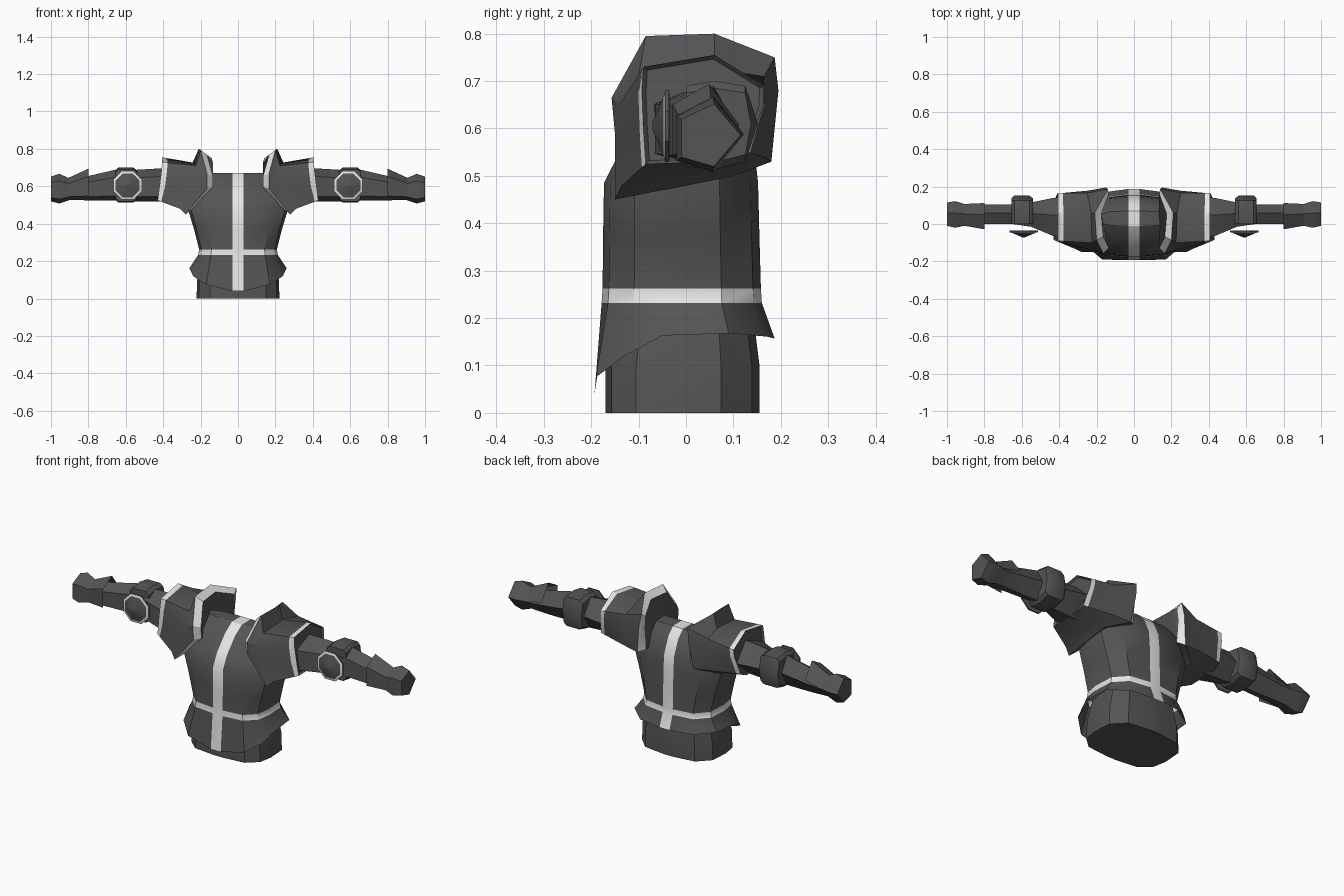
import bpy, bmesh, math
from mathutils import Vector

cube = bpy.data.objects.get("Cube")
if cube:
    bpy.data.objects.remove(cube, do_unlink=True)


def material(name, c):
    m = bpy.data.materials.new(name)
    m.use_nodes = True
    m.diffuse_color = (c, c, c, 1)
    m.node_tree.nodes["Principled BSDF"].inputs["Base Color"].default_value = (c, c, c, 1)
    return m


MATS = [material("dark grey cloth", 0.09), material("light grey trim", 0.8)]


def loft(name, rings, rule=None, caps=(False, False), closed=True, mirror=False, angle=35):
    """Skin a list of equal rings; rule(row, column) gives the material index."""
    bm = bmesh.new()
    rows = [[bm.verts.new(p) for p in r] for r in rings]
    n = len(rows[0])
    for i in range(len(rows) - 1):
        for j in range(n if closed else n - 1):
            k = (j + 1) % n
            f = bm.faces.new((rows[i][j], rows[i][k], rows[i + 1][k], rows[i + 1][j]))
            f.material_index = rule(i, j) if rule else 0
    for use, row in zip(caps, (rows[0], rows[-1])):
        if use:
            bm.faces.new(row)
    bmesh.ops.recalc_face_normals(bm, faces=bm.faces)
    me = bpy.data.meshes.new(name)
    bm.to_mesh(me)
    bm.free()
    ob = bpy.data.objects.new(name, me)
    bpy.context.collection.objects.link(ob)
    for m in MATS:
        me.materials.append(m)
    if mirror:
        ob.modifiers.new("Mirror", 'MIRROR').use_mirror_merge = False
    bpy.ops.object.select_all(action='DESELECT')
    ob.select_set(True)
    bpy.context.view_layer.objects.active = ob
    bpy.ops.object.shade_smooth_by_angle(angle=math.radians(angle))
    return ob


def both_sides(half):
    return half + [(-x, y, z) for x, y, z in reversed(half)]


def body_ring(z, w, front, back, s=0.03):
    """Rounded box section with a narrow stripe column at front and back."""
    mid = (front + back) / 2
    d = (back - front) / 2
    return both_sides([(s, front, z), (w * 0.68, front + d * 0.08, z),
                       (w * 0.94, mid - d * 0.6, z), (w, mid - d * 0.15, z),
                       (w * 0.97, mid + d * 0.5, z), (w * 0.68, back - d * 0.1, z),
                       (s, back, z)])


# Jacket: flared hem, belt row, chest and sloped shoulders
hem = both_sides([(0.03, -0.193, 0.04), (0.17, -0.19, 0.075), (0.24, -0.13, 0.12),
                  (0.26, -0.05, 0.163), (0.25, 0.09, 0.168), (0.16, 0.17, 0.161),
                  (0.03, 0.187, 0.157)])
jacket = [hem,
          body_ring(0.232, 0.213, -0.178, 0.16),
          body_ring(0.262, 0.208, -0.176, 0.158),
          body_ring(0.37, 0.235, -0.175, 0.155),
          body_ring(0.485, 0.27, -0.173, 0.152),
          body_ring(0.55, 0.26, -0.14, 0.145),
          body_ring(0.63, 0.22, -0.07, 0.11),
          body_ring(0.67, 0.19, -0.01, 0.07)]
loft("jacket", jacket, rule=lambda i, j: int(i == 1 or j in (6, 13)))
# Closing strip over the top of the jacket
top = jacket[-1]
loft("jacket_top", [top[:7], list(reversed(top[7:]))],
     rule=lambda i, j: 1, closed=False).hide_render = False
for side in (1, -1):
    loft("jacket_top_side", [[(side * x, y, 0.6705) for x, y, z in top[:3]],
                             [(side * x, y, 0.6705) for x, y, z in reversed(top[4:7])]], closed=False)

# Lower body below the jacket
loft("lower_body", [body_ring(0.004, 0.15, -0.12, 0.11),
                    body_ring(0.0, 0.222, -0.17, 0.155),
                    body_ring(0.10, 0.218, -0.17, 0.155),
                    body_ring(0.22, 0.19, -0.15, 0.14)], caps=(True, True))

# Shoulder pads: raised collar rim, waist, trimmed outer edge
rim = [(0.28, -0.15, 0.45), (0.165, -0.15, 0.59), (0.165, -0.157, 0.665),
       (0.20, -0.085, 0.795), (0.21, 0.06, 0.80), (0.14, 0.187, 0.75),
       (0.15, 0.195, 0.68), (0.17, 0.18, 0.53), (0.27, 0.10, 0.50)]
waist = [(0.31, -0.135, 0.48), (0.235, -0.14, 0.58), (0.225, -0.14, 0.65),
         (0.225, -0.10, 0.71), (0.23, 0.06, 0.725), (0.25, 0.165, 0.71),
         (0.25, 0.178, 0.66), (0.27, 0.165, 0.54), (0.31, 0.09, 0.51)]
edge = [(0.43, -0.085, 0.525), (0.42, -0.09, 0.60), (0.41, -0.093, 0.68),
        (0.405, -0.09, 0.73), (0.405, 0.06, 0.755), (0.405, 0.165, 0.69),
        (0.41, 0.163, 0.65), (0.425, 0.13, 0.55), (0.43, 0.09, 0.53)]


def blend(a, b, t):
    return [tuple(Vector(p).lerp(Vector(q), t)) for p, q in zip(a, b)]


centre = Vector((0, 0.02, 0.62))
lip = []
for p in rim:
    q = centre.lerp(Vector(p), 0.84)
    lip.append((max(p[0] - 0.035, 0.135), q.y, q.z))
inside = [(x, 0.03 + (y - 0.03) * 0.93, 0.63 + (z - 0.63) * 0.93) for x, y, z in edge]
inside = [(x - 0.01, y, z) for x, y, z in inside]
loft("shoulder_pad", [lip, rim, waist, blend(waist, edge, 0.84), edge, inside],
     rule=lambda i, j: int((i == 0 and j < 7) or (i == 3 and j < 7)),
     caps=(True, True), mirror=True, angle=30)

# Arms: five-sided section stretched to a box of y and z limits
SHAPE = [(0, 0.75), (0.55, 1), (1, 0.5), (0.55, 0), (0, 0.15)]


def arm_ring(x, y0, y1, z0, z1):
    return [(x, y0 + (y1 - y0) * u, z0 + (z1 - z0) * v) for u, v in SHAPE]


loft("arm", [arm_ring(*r) for r in (
    (0.30, -0.07, 0.145, 0.52, 0.70), (0.43, -0.065, 0.14, 0.52, 0.695),
    (0.55, -0.015, 0.115, 0.518, 0.688), (0.65, 0.0, 0.105, 0.525, 0.69),
    (0.80, 0.0, 0.105, 0.525, 0.655), (0.90, -0.008, 0.105, 0.527, 0.642),
    (0.955, -0.02, 0.122, 0.508, 0.667), (1.0, -0.01, 0.115, 0.52, 0.652))],
    caps=(True, True), mirror=True, angle=40)

# Elbow guard at the back of the arm
loft("elbow_guard", [[(x, 0.0, 0.69 - i), (x, 0.06, 0.70 - i), (x, 0.125, 0.69 - i),
                      (x, 0.152 - i, 0.61), (x, 0.125, 0.53 + i), (x, 0.06, 0.513 + i),
                      (x, 0.0, 0.52 + i)]
                     for x, i in ((0.54, 0.015), (0.56, 0), (0.64, 0), (0.655, 0.015))],
     caps=(True, True), mirror=True)

# Flared cuff flap over the wrist
loft("cuff_flap", [[r[4], r[0], r[1], r[2]] for r in (
    arm_ring(0.80, -0.028, 0.112, 0.522, 0.694),
    arm_ring(0.905, -0.01, 0.107, 0.526, 0.646))], closed=False, mirror=True)


# Eight-sided elbow disc with a light rim and shallow point
def disc_ring(radius, y):
    return [(0.59 + radius * math.cos(math.radians(22.5 + 45 * k)), y,
             0.605 + radius * math.sin(math.radians(22.5 + 45 * k))) for k in range(8)]


loft("elbow_disc", [disc_ring(0.074, -0.035), disc_ring(0.082, -0.036), disc_ring(0.082, -0.044),
                    disc_ring(0.069, -0.047), disc_ring(0.008, -0.071)],
     rule=lambda i, j: int(i == 2), caps=(True, True), mirror=True)
